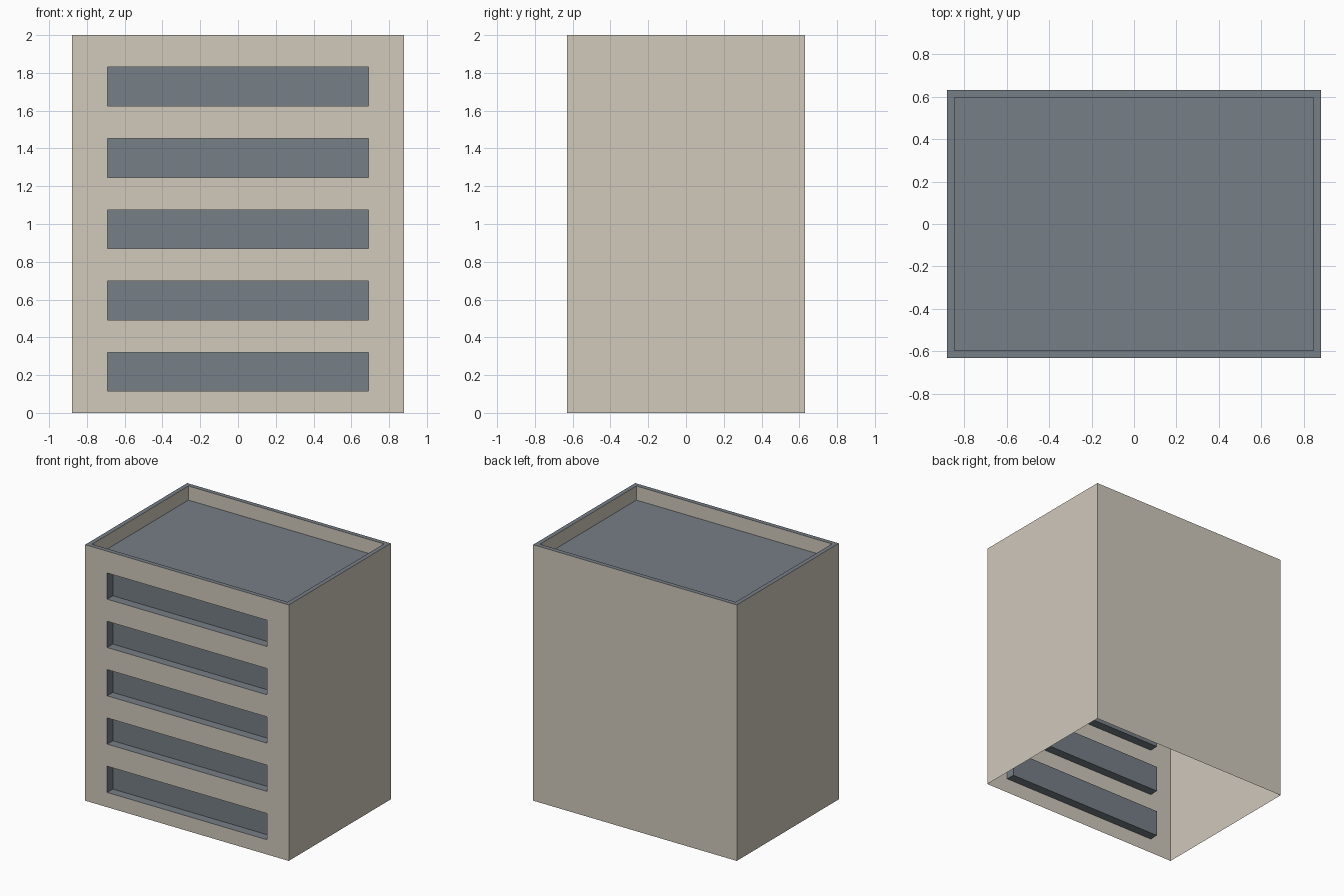
import bpy, bmesh
from mathutils import Vector

if "Cube" in bpy.data.objects:
    bpy.data.objects.remove(bpy.data.objects["Cube"])

W, D, H = 0.88, 0.63, 2.0            # half width, half depth, height
WIN_X, WIN_H, WIN_DEPTH = 0.69, 0.205, 0.07
WIN_Z = [0.115 + i * 0.3775 for i in range(5)]
RIM, ROOF_Z = 0.035, 1.89


def material(name, color):
    mat = bpy.data.materials.new(name)
    mat.diffuse_color = (*color, 1)
    mat.use_nodes = True
    mat.node_tree.nodes["Principled BSDF"].inputs["Base Color"].default_value = mat.diffuse_color
    return mat


def make_part(name, quads, mat):
    """Flat-shaded object from quads wound to face outwards."""
    bm = bmesh.new()
    for quad in quads:
        bm.faces.new([bm.verts.new(p) for p in quad])
    bmesh.ops.remove_doubles(bm, verts=bm.verts, dist=1e-5)
    mesh = bpy.data.meshes.new(name)
    bm.to_mesh(mesh)
    bm.free()
    mesh.materials.append(mat)
    obj = bpy.data.objects.new(name, mesh)
    bpy.context.collection.objects.link(obj)
    return obj


def rect(x, y, z):
    """Corners of a horizontal rectangle, counter-clockwise from above."""
    return [Vector(p) for p in ((-x, -y, z), (x, -y, z), (x, y, z), (-x, y, z))]


def bridge(a, b):
    """Quads joining two matching four-corner loops."""
    return [(a[i], a[(i + 1) % 4], b[(i + 1) % 4], b[i]) for i in range(4)]


def front_rect(x0, x1, z0, z1, y):
    """Corners of an upright rectangle facing -y."""
    return [Vector(p) for p in ((x0, y, z0), (x1, y, z0), (x1, y, z1), (x0, y, z1))]


stone = material("stone", (0.63, 0.58, 0.50))
slate = material("slate", (0.18, 0.21, 0.24))

# Side and back walls, open underneath
make_part("side_and_back_walls", bridge(rect(W, D, 0), rect(W, D, H))[1:], stone)

# Front wall with five window openings
z_cuts = [0.0] + [z for w in WIN_Z for z in (w, w + WIN_H)] + [H]
facade = []
for i, (z0, z1) in enumerate(zip(z_cuts, z_cuts[1:])):
    facade.append(front_rect(-W, -WIN_X, z0, z1, -D))
    facade.append(front_rect(WIN_X, W, z0, z1, -D))
    if i % 2 == 0:
        facade.append(front_rect(-WIN_X, WIN_X, z0, z1, -D))
make_part("front_wall", facade, stone)

# Recessed ribbon windows
for i, z in enumerate(WIN_Z):
    outer = front_rect(-WIN_X, WIN_X, z, z + WIN_H, -D)
    inner = front_rect(-WIN_X, WIN_X, z, z + WIN_H, -D + WIN_DEPTH)
    make_part(f"window_{i + 1}", bridge(outer, inner) + [inner], slate)

# Parapet cap, its inner faces and the sunken roof
rim_in = rect(W - RIM, D - RIM, H)
roof = rect(W - RIM, D - RIM, ROOF_Z)
make_part("parapet_cap", bridge(rect(W, D, H), rim_in), slate)
make_part("parapet_inner_walls", bridge(rim_in, roof), stone)
make_part("roof", [roof], slate)
